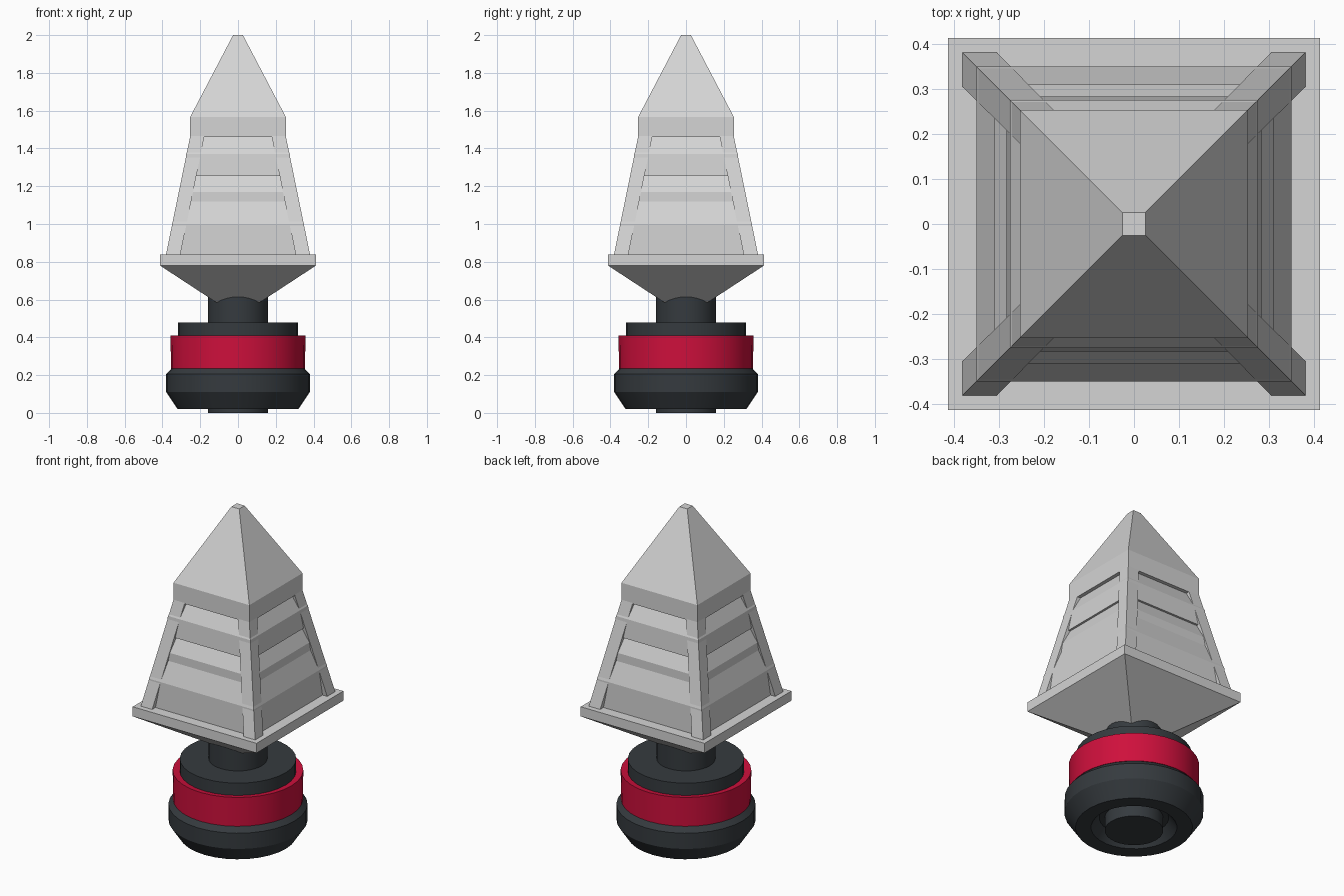
import bpy, bmesh, math

if "Cube" in bpy.data.objects:
    bpy.data.objects.remove(bpy.data.objects["Cube"])


def material(name, rgb):
    m = bpy.data.materials.new(name)
    m.diffuse_color = (*rgb, 1)
    m.use_nodes = True
    m.node_tree.nodes["Principled BSDF"].inputs["Base Color"].default_value = m.diffuse_color
    return m


GREY = material("light grey", (0.66, 0.66, 0.66))
RED = material("red", (0.62, 0.005, 0.045))
BLACK = material("charcoal", (0.036, 0.043, 0.049))


def finish(name, bm, mat, smooth=False):
    bmesh.ops.recalc_face_normals(bm, faces=bm.faces)
    me = bpy.data.meshes.new(name)
    bm.to_mesh(me)
    bm.free()
    me.materials.append(mat)
    ob = bpy.data.objects.new(name, me)
    bpy.context.collection.objects.link(ob)
    if smooth:
        bpy.ops.object.select_all(action='DESELECT')
        ob.select_set(True)
        bpy.context.view_layer.objects.active = ob
        bpy.ops.object.shade_smooth_by_angle(angle=math.radians(25))
    return ob


def loft(bm, rings):
    """Join a stack of vertex rings and cap both ends."""
    rings = [[bm.verts.new(p) for p in r] for r in rings]
    n = len(rings[0])
    for a, b in zip(rings, rings[1:]):
        for i in range(n):
            j = (i + 1) % n
            bm.faces.new((a[i], a[j], b[j], b[i]))
    bm.faces.new(rings[0][::-1])
    bm.faces.new(rings[-1])


def square_stack(name, profile, mat):
    bm = bmesh.new()
    loft(bm, [[(-h, -h, z), (h, -h, z), (h, h, z), (-h, h, z)] for h, z in profile])
    return finish(name, bm, mat)


def round_stack(name, profile, mat, n=32):
    bm = bmesh.new()
    ang = [2 * math.pi * i / n for i in range(n)]
    loft(bm, [[(r * math.cos(a), r * math.sin(a), z) for a in ang] for r, z in profile])
    return finish(name, bm, mat, True)


# Round base with hollow underside and centre pin
round_stack("base", [(0.16, 0), (0.16, 0.08), (0.19, 0.08), (0.235, 0.02) , (0.32, 0.02),
                     (0.38, 0.11), (0.38, 0.205), (0.345, 0.243), (0.2, 0.243)][0:], BLACK)
# Red band, with a bevelled upper rim
round_stack("band", [(0.355, 0.235), (0.357, 0.41), (0.32, 0.405), (0.3, 0.39)], RED)
# Disc and neck
round_stack("disc", [(0.318, 0.3), (0.318, 0.478)], BLACK)
round_stack("neck", [(0.16, 0.46), (0.16, 0.66)], BLACK)

# Inverted pyramid and square plate
square_stack("tray", [(0.1, 0.575), (0.413, 0.78), (0.413, 0.838)], GREY)
# Stepped louvre body
square_stack("louvre_body", [(0.35, 0.83), (0.35, 1.0), (0.31, 1.12), (0.31, 1.17),
                             (0.27, 1.255), (0.283, 1.255), (0.275, 1.37), (0.226, 1.47)], GREY)
# Roof cap
square_stack("roof", [(0.253, 1.46), (0.253, 1.567), (0.026, 2.0)], GREY)

# Four leaning corner posts
bm = bmesh.new()
for sx in (-1, 1):
    for sy in (-1, 1):
        loft(bm, [[(sx * a, sy * b, z) for a, b in ((o, o), (i, o), (i, i), (o, i))]
                  for o, i, z in ((0.383, 0.307, 0.83), (0.253, 0.178, 1.465))])
finish("corner_posts", bm, GREY)
